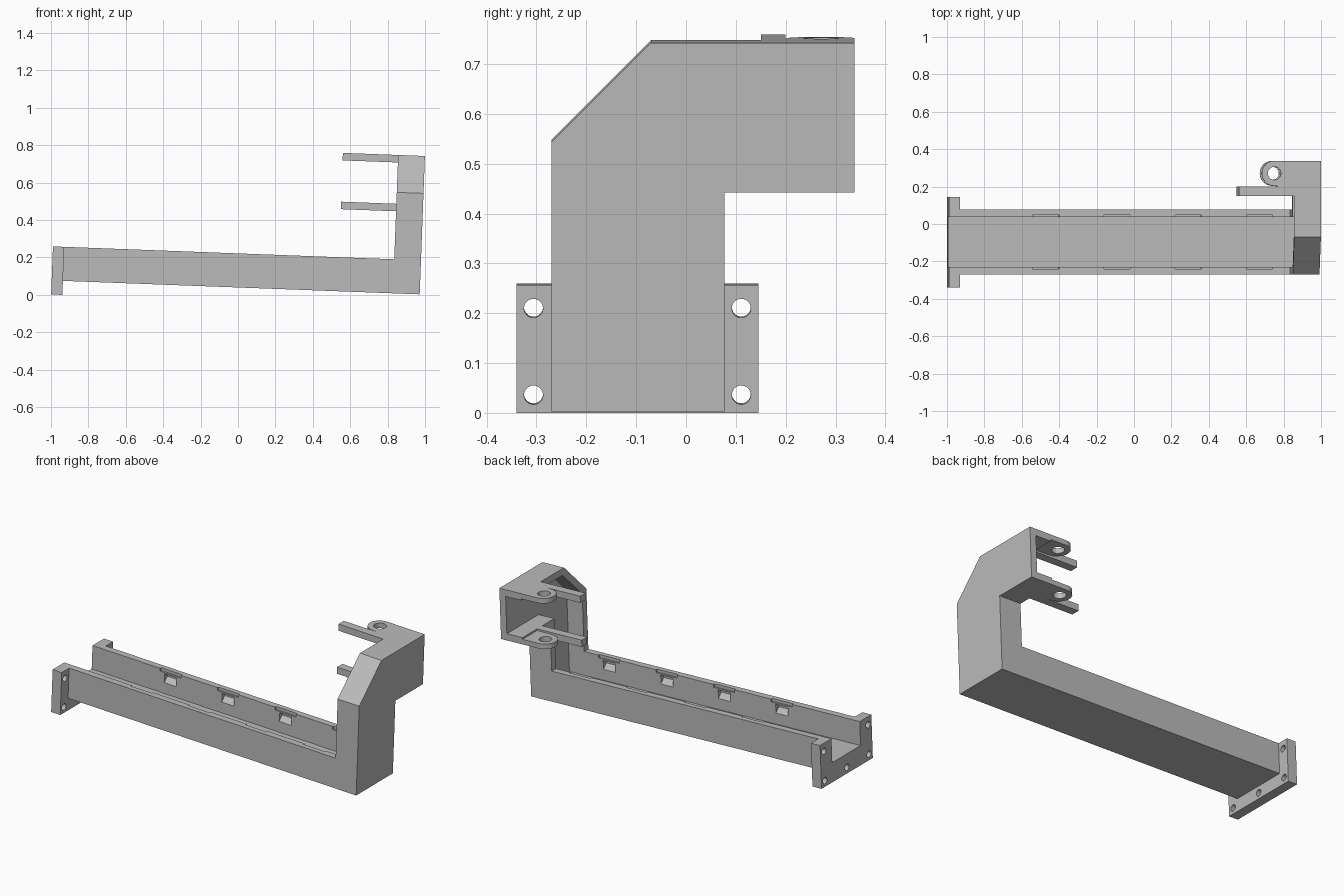
import bpy, bmesh, math
from mathutils import Matrix, Vector

if "Cube" in bpy.data.objects:
    bpy.data.objects.remove(bpy.data.objects["Cube"])

# The whole bracket leans slightly about the y axis
LEAN = Matrix.Translation((-0.999, 0, 0.0023)) @ Matrix.Rotation(math.radians(2.16), 4, 'Y')
Y0, Y1 = -0.27, 0.077          # outer channel sides
T = 0.04                       # wall thickness
LOW, RIM, TOP, ARM = 0.075, 0.257, 0.815, 0.514
U_COL, U_END = 1.826, 1.969

grey = bpy.data.materials.new("grey")
grey.diffuse_color = (0.5, 0.5, 0.5, 1)
grey.use_nodes = True
grey.node_tree.nodes["Principled BSDF"].inputs["Base Color"].default_value = grey.diffuse_color


def prism(name, pts, a, b, axis='X'):
    """Extrude a profile: (y, z) points along x, or (x, y) points along z."""
    bm = bmesh.new()
    place = (lambda p, t: (t, p[0], p[1])) if axis == 'X' else (lambda p, t: (p[0], p[1], t))
    face = bm.faces.new([bm.verts.new(place(p, a)) for p in pts])
    ext = bmesh.ops.extrude_face_region(bm, geom=[face])
    move = Vector(place((0, 0), b - a))
    bmesh.ops.translate(bm, vec=move, verts=[v for v in ext['geom'] if isinstance(v, bmesh.types.BMVert)])
    bmesh.ops.recalc_face_normals(bm, faces=bm.faces)
    me = bpy.data.meshes.new(name)
    bm.to_mesh(me)
    bm.free()
    me.materials.append(grey)
    ob = bpy.data.objects.new(name, me)
    bpy.context.collection.objects.link(ob)
    ob.matrix_world = LEAN
    return ob


def rect(a0, a1, b0, b1):
    return [(a0, b0), (a1, b0), (a1, b1), (a0, b1)]


def circle(cx, cy, r, n=32):
    return [(cx + r * math.cos(2 * math.pi * i / n), cy + r * math.sin(2 * math.pi * i / n)) for i in range(n)]


def cut(ob, cutters):
    """Subtract the cutters and bake the result."""
    for c in cutters:
        m = ob.modifiers.new("cut", 'BOOLEAN')
        m.operation, m.solver, m.object = 'DIFFERENCE', 'EXACT', c
    bpy.context.view_layer.update()
    dg = bpy.context.evaluated_depsgraph_get()
    me = bpy.data.meshes.new_from_object(ob.evaluated_get(dg))
    ob.modifiers.clear()
    ob.data = me
    for c in cutters:
        bpy.data.objects.remove(c)


def u_profile(y0, y1, z0):
    a, b, f = Y0 + T, Y1 - T, LOW + T
    return [(y0, z0), (y1, z0), (y1, RIM), (b, RIM), (b, f), (a, f), (a, RIM), (y0, RIM)]


# Long open channel with clip recesses in both inner walls
tray = prism("channel_tray", u_profile(Y0, Y1, LOW), 0.06, U_COL)
recesses = []
for i in range(4):
    u = 0.518 + 0.381 * i
    for inner, s in ((Y1 - T, 1), (Y0 + T, -1)):
        notch = [(inner - s * .01, .24), (inner + s * .01, .24), (inner + s * .01, .28), (inner - s * .01, .28)]
        pocket = [(inner - s * .01, .17), (inner + s * .028, .208), (inner + s * .028, .232), (inner - s * .01, .232)]
        recesses.append(prism("notch_cutter", notch, u - .07, u + .07))
        recesses.append(prism("pocket_cutter", pocket, u - .04, u + .04))
cut(tray, recesses)

# Bolting flange at the far end
flange = prism("end_flange", u_profile(-0.34, 0.145, 0), 0, 0.06)
spots = [(-.306, .036), (-.306, .21), (.111, .036), (.111, .21), (-.097, .036)]
cut(flange, [prism("bolt_cutter", circle(y, z, .019), -.1, .2) for y, z in spots])

# Upright column and side arm, hollow and open toward the tray
outer = [(Y0, LOW), (Y1, LOW), (Y1, ARM), (.338, ARM), (.338, TOP), (-.07, TOP), (Y0, TOP - .2)]
inner = [(Y0 + T, LOW + T), (Y1 - T, LOW + T), (Y1 - T, ARM + T), (.45, ARM + T),
         (.45, TOP - T), (-.07 + .0166, TOP - T), (Y0 + T, TOP - .2 - .0166)]
column = prism("column_and_arm", outer, U_COL, U_END)
cut(column, [prism("hollow_cutter", inner, 1.7, U_END - T)])

# Prongs and round hinge lugs on the arm's upper and lower walls
cx, cy, r = 1.72, .271, .067
arc = [(cx + r * math.cos(a), cy + r * math.sin(a))
       for a in (math.pi / 2 + math.pi * i / 24 for i in range(25))]
for tag, z0, z1, l0, l1 in (("upper", TOP - T, TOP, TOP - .03, TOP), ("lower", ARM, ARM + T, ARM, ARM + .03)):
    prism(tag + "_prong", rect(1.53, U_COL, .15, .2), z0, z1, 'Z')
    lug = prism(tag + "_hinge_lug", arc + [(cx + .03, .2), (U_COL, .2), (U_COL, .338)], l0, l1, 'Z')
    cut(lug, [prism("pin_cutter", circle(cx, cy, .035), l0 - .1, l1 + .1, 'Z')])
